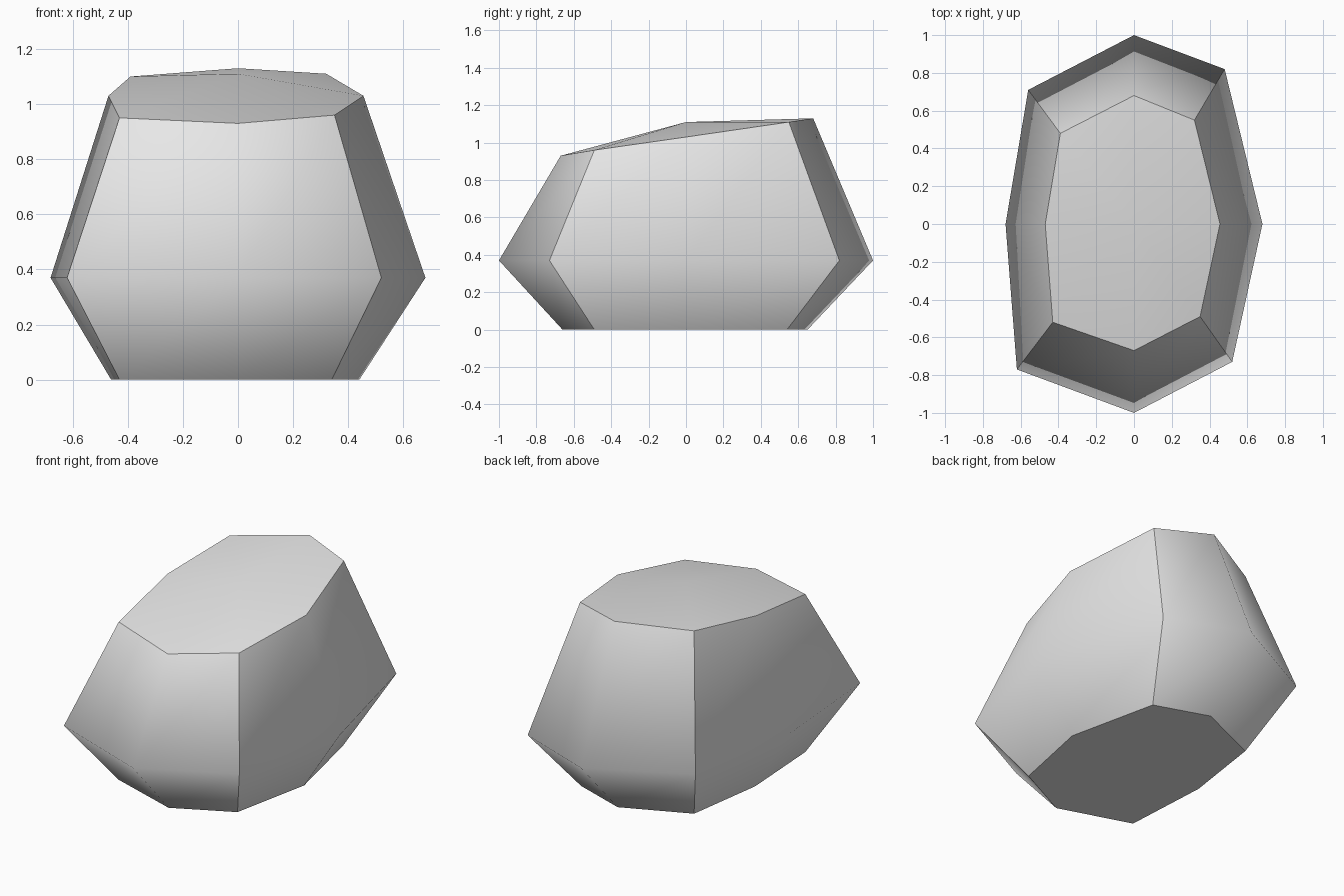
import bpy
import bmesh

cube = bpy.data.objects.get("Cube")
if cube:
    bpy.data.objects.remove(cube, do_unlink=True)

# Flat stone colour
stone = bpy.data.materials.new("stone_grey")
stone.use_nodes = True
colour = (0.8, 0.8, 0.8, 1.0)
stone.diffuse_color = colour
stone.node_tree.nodes["Principled BSDF"].inputs["Base Color"].default_value = colour

# Eight-point rings, counter-clockwise from the front; odd points are corners
WAIST = [(0, -1), (.52, -.73), (.68, 0), (.48, .82),
         (0, 1), (-.62 + .06, .71), (-.68, 0), (-.62, -.77)]
TOP = [(0, -.67), (.35, -.49), (.455, 0), (.32, .55),
       (0, .68), (-.39, .48), (-.47, 0), (-.43, -.52)]
TOP_HEIGHT = [.93, .96, 1.03, 1.11, 1.13, 1.10, 1.03, .95]
BASE = [(0, -.66), (.34, -.49), (.44, 0), (.32, .54),
        (0, .65), (-.39, .48), (-.46, 0), (-.43, -.52)]

bm = bmesh.new()


def ring(points, heights):
    return [bm.verts.new((x, y, z)) for (x, y), z in zip(points, heights)]


base = ring(BASE, [0] * 8)
waist = ring(WAIST, [.37] * 8)
top = ring(TOP, TOP_HEIGHT)

# Side walls
for lower, upper in ((base, waist), (waist, top)):
    for i in range(8):
        j = (i + 1) % 8
        bm.faces.new((lower[i], lower[j], upper[j], upper[i]))

# Top and underside, four quads each around a centre point
for loop, height in ((top, 1.11), (base, 0)):
    centre = bm.verts.new((0, 0, height))
    for i in range(0, 8, 2):
        bm.faces.new((centre, loop[i], loop[i + 1], loop[(i + 2) % 8]))

bmesh.ops.recalc_face_normals(bm, faces=bm.faces)
for face in bm.faces:
    face.smooth = True

# Sharp rims and corner ridges, with soft shading inside each panel
for i in range(8):
    for loop in (base, top):
        bm.edges.get((loop[i], loop[(i + 1) % 8])).smooth = False
for i in range(1, 8, 2):
    bm.edges.get((base[i], waist[i])).smooth = False
    bm.edges.get((waist[i], top[i])).smooth = False

mesh = bpy.data.meshes.new("boulder")
bm.to_mesh(mesh)
bm.free()
mesh.materials.append(stone)
bpy.context.scene.collection.objects.link(bpy.data.objects.new("boulder", mesh))
